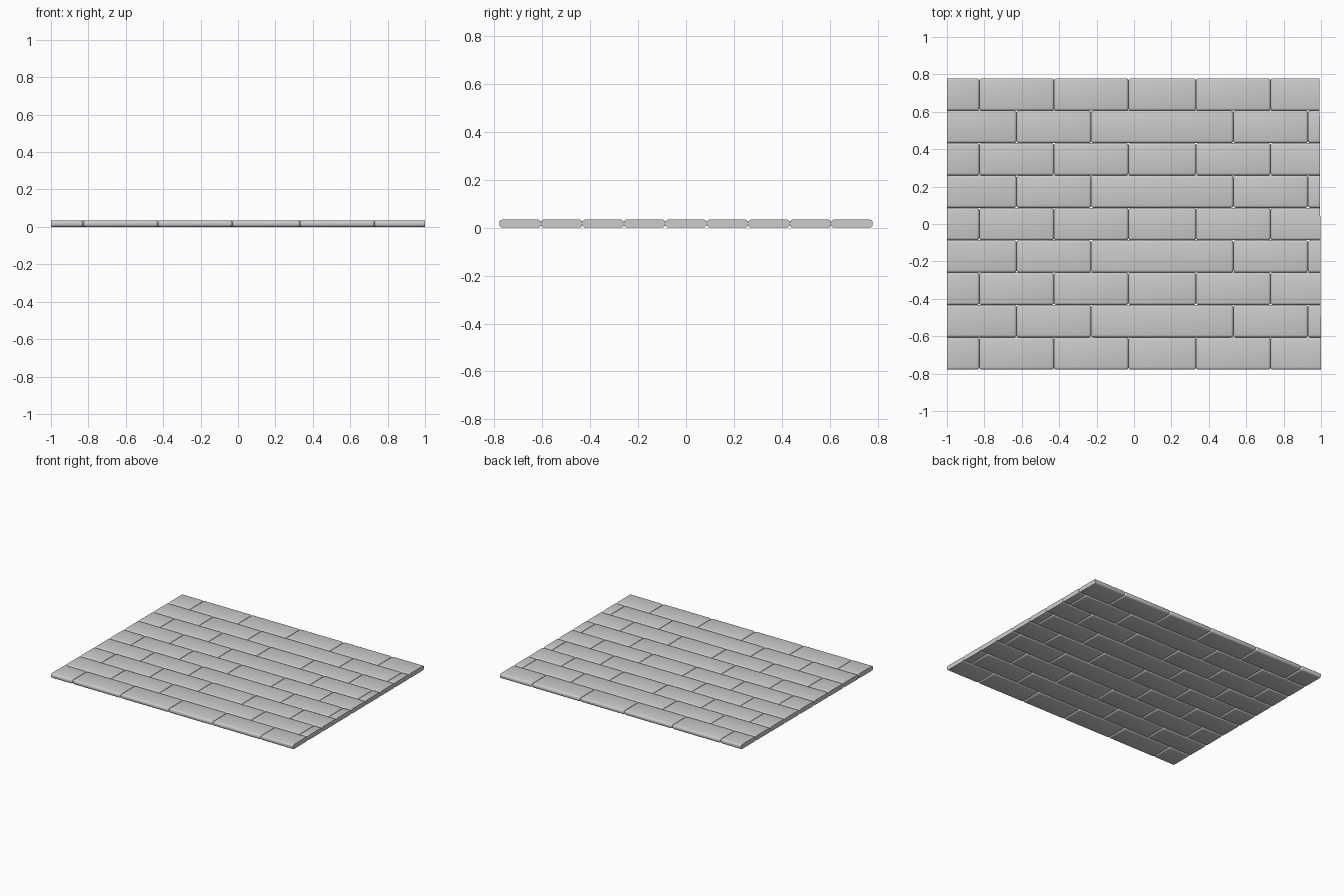
import bpy, bmesh
from mathutils import Vector

if "Cube" in bpy.data.objects:
    bpy.data.objects.remove(bpy.data.objects["Cube"])

ROWS = 9
HALF_Y = 0.779
PITCH = 2 * HALF_Y / ROWS
THICK = 0.034
BEVEL = 0.013
# Staggered joint positions along x; the outer planks overrun and get trimmed
JOINTS_A = [-1.2, -0.827, -0.428, -0.03, 0.332, 0.73, 1.2]
JOINTS_B = [-1.2, -0.628, -0.229, 0.531, 0.93, 1.2]
# Trim planes at the two ends of the floor (point, outward normal)
TRIMS = [(Vector((-1, 0, 0)), Vector((-1, 0, 0))),
         (Vector((0.996, 0, 0)), Vector((1, 0.005, 0)).normalized())]


def plank(name, x0, x1, y0, y1):
    bm = bmesh.new()
    bmesh.ops.create_cube(bm, size=1)
    for v in bm.verts:
        v.co = Vector(((x0 + x1) / 2 + v.co.x * (x1 - x0),
                       (y0 + y1) / 2 + v.co.y * (y1 - y0),
                       THICK / 2 + v.co.z * THICK))
    # Rounded edges all around
    bmesh.ops.bevel(bm, geom=list(bm.edges), offset=BEVEL, segments=3,
                    profile=0.5, affect='EDGES')
    # Flat saw cut where the plank meets the floor border
    for point, normal in TRIMS:
        bmesh.ops.bisect_plane(bm, geom=bm.verts[:] + bm.edges[:] + bm.faces[:],
                               plane_co=point, plane_no=normal, clear_outer=True)
        rim = [e for e in bm.edges if e.is_boundary]
        if rim:
            bmesh.ops.holes_fill(bm, edges=rim, sides=0)
    bmesh.ops.recalc_face_normals(bm, faces=bm.faces[:])
    mesh = bpy.data.meshes.new(name)
    bm.to_mesh(mesh)
    bm.free()
    obj = bpy.data.objects.new(name, mesh)
    bpy.context.collection.objects.link(obj)
    obj.select_set(True)
    bpy.context.view_layer.objects.active = obj


# Rows of planks
for r in range(ROWS):
    joints = JOINTS_B if r % 2 else JOINTS_A
    y = -HALF_Y + r * PITCH
    for i, (a, b) in enumerate(zip(joints, joints[1:])):
        plank(f"plank_row{r + 1}_{i + 1}", a, b, y, y + PITCH)

bpy.ops.object.shade_smooth_by_angle(angle=0.6)
